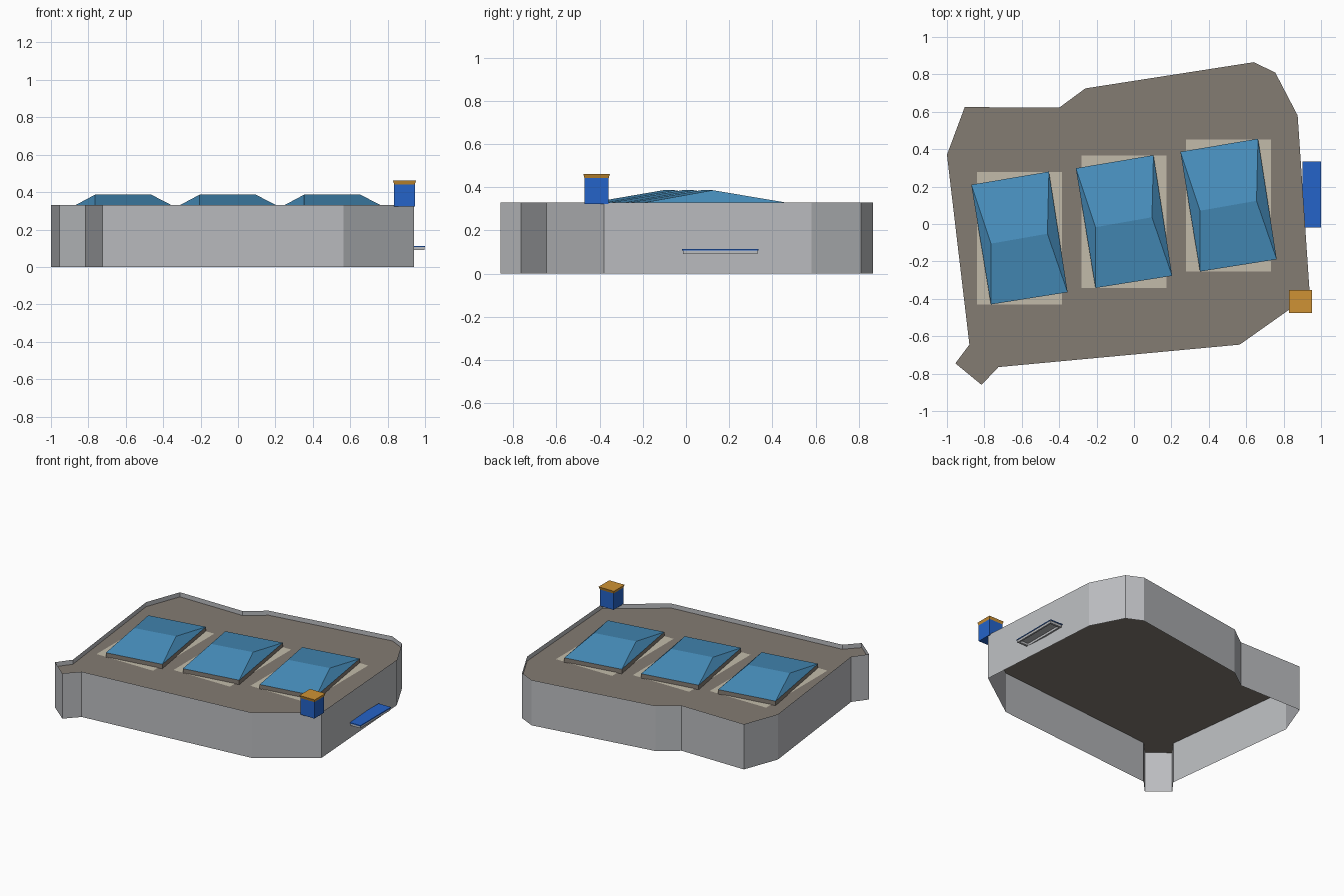
import bpy
import bmesh

cube = bpy.data.objects.get("Cube")
if cube:
    bpy.data.objects.remove(cube, do_unlink=True)


def material(name, rgb):
    m = bpy.data.materials.new(name)
    m.use_nodes = True
    m.diffuse_color = (*rgb, 1)
    m.node_tree.nodes["Principled BSDF"].inputs["Base Color"].default_value = (*rgb, 1)
    return m


wall_grey = material("wall grey", (0.5, 0.51, 0.53))
roof_brown = material("roof brown", (0.23, 0.2, 0.17))
glass_blue = material("skylight blue", (0.065, 0.28, 0.52))
pale_stone = material("pale stone", (0.54, 0.5, 0.4))
deep_blue = material("deep blue", (0.018, 0.125, 0.58))
amber = material("amber", (0.62, 0.29, 0.035))


def build(name, verts, faces, mats, rule=None, fix=False):
    mesh = bpy.data.meshes.new(name)
    mesh.from_pydata(verts, [], faces)
    for m in mats:
        mesh.materials.append(m)
    if fix:
        bm = bmesh.new()
        bm.from_mesh(mesh)
        bmesh.ops.recalc_face_normals(bm, faces=bm.faces)
        bm.to_mesh(mesh)
        bm.free()
    if rule:
        for p in mesh.polygons:
            p.material_index = rule(p)
    obj = bpy.data.objects.new(name, mesh)
    bpy.context.collection.objects.link(obj)
    return obj


def ring(points, z):
    return [(x, y, z) for x, y in points]


def side_faces(n):
    return [(i, (i + 1) % n, (i + 1) % n + n, i + n) for i in range(n)]


def rectangle(x0, x1, y0, y1):
    return [(x0, y0), (x1, y0), (x1, y1), (x0, y1)]


def prism(name, lower, z0, upper, z1, mats, rule=None):
    n = len(lower)
    faces = side_faces(n) + [tuple(range(n))[::-1], tuple(range(n, 2 * n))]
    return build(name, ring(lower, z0) + ring(upper, z1), faces, mats, rule, True)


# Building footprint, counter-clockwise
outline = [(-1, 0.37), (-0.88, -0.645), (-0.955, -0.745), (-0.815, -0.86),
           (-0.725, -0.765), (0.565, -0.645), (0.94, -0.38), (0.875, 0.58),
           (0.755, 0.81), (0.64, 0.865), (-0.26, 0.725), (-0.4, 0.622),
           (-0.905, 0.625)]
n = len(outline)
ROOF, TOP = 0.297, 0.33

# Thin outer walls rising past the roof as a parapet, open underneath
build("walls", ring(outline, 0) + ring(outline, TOP), side_faces(n), [wall_grey])
build("roof", ring(outline, ROOF), [tuple(range(n))], [roof_brown])

# Three skewed skylights, each on a curb above a pale slab
base = [(-0.765, -0.43), (-0.355, -0.365), (-0.455, 0.28), (-0.87, 0.21)]
ridge = [(-0.765, -0.105), (-0.463, -0.052)]
for i in range(3):
    dx, dy = 0.559 * i, 0.088 * i

    def shift(points):
        return [(x + dx, y + dy) for x, y in points]

    slab = shift(rectangle(-0.84, -0.385, -0.43, 0.277))
    build(f"skylight_slab_{i + 1}", ring(slab, ROOF + 0.003), [(0, 1, 2, 3)], [pale_stone])
    corners = shift(base)
    build(f"skylight_curb_{i + 1}", ring(corners, ROOF) + ring(corners, TOP),
          side_faces(4), [roof_brown])
    build(f"skylight_{i + 1}", ring(corners, TOP) + ring(shift(ridge), 0.386),
          [(0, 1, 5, 4), (1, 2, 5), (2, 3, 4, 5), (3, 0, 4)], [glass_blue])

# Corner turret with a flared cap
shaft = rectangle(0.835, 0.945, -0.47, -0.358)
eave = rectangle(0.828, 0.952, -0.476, -0.352)
prism("turret", shaft, 0.322, shaft, 0.442, [deep_blue])
prism("turret_cap", shaft, 0.442, eave, 0.462, [amber],)

# Side canopy: blue plate over a grey rim that is hollow below
plate = rectangle(0.9, 1, -0.018, 0.335)
prism("canopy_plate", plate, 0.106, plate, 0.113, [deep_blue, wall_grey],
      lambda p: 1 if p.normal.z < -0.5 else 0)
outer = rectangle(0.903, 0.997, -0.013, 0.33)
inner = rectangle(0.915, 0.985, 0.002, 0.315)
rim = side_faces(4)
rim += [(b + 4, a + 4, a + 8, b + 8) for a, b in ((0, 1), (1, 2), (2, 3), (3, 0))]
rim += [(a + 8, b + 8, b + 12, a + 12) for a, b in ((0, 1), (1, 2), (2, 3), (3, 0))]
build("canopy_rim", ring(outer, 0.106) + ring(outer, 0.09) + ring(inner, 0.09) + ring(inner, 0.106),
      rim, [wall_grey], None, True)
